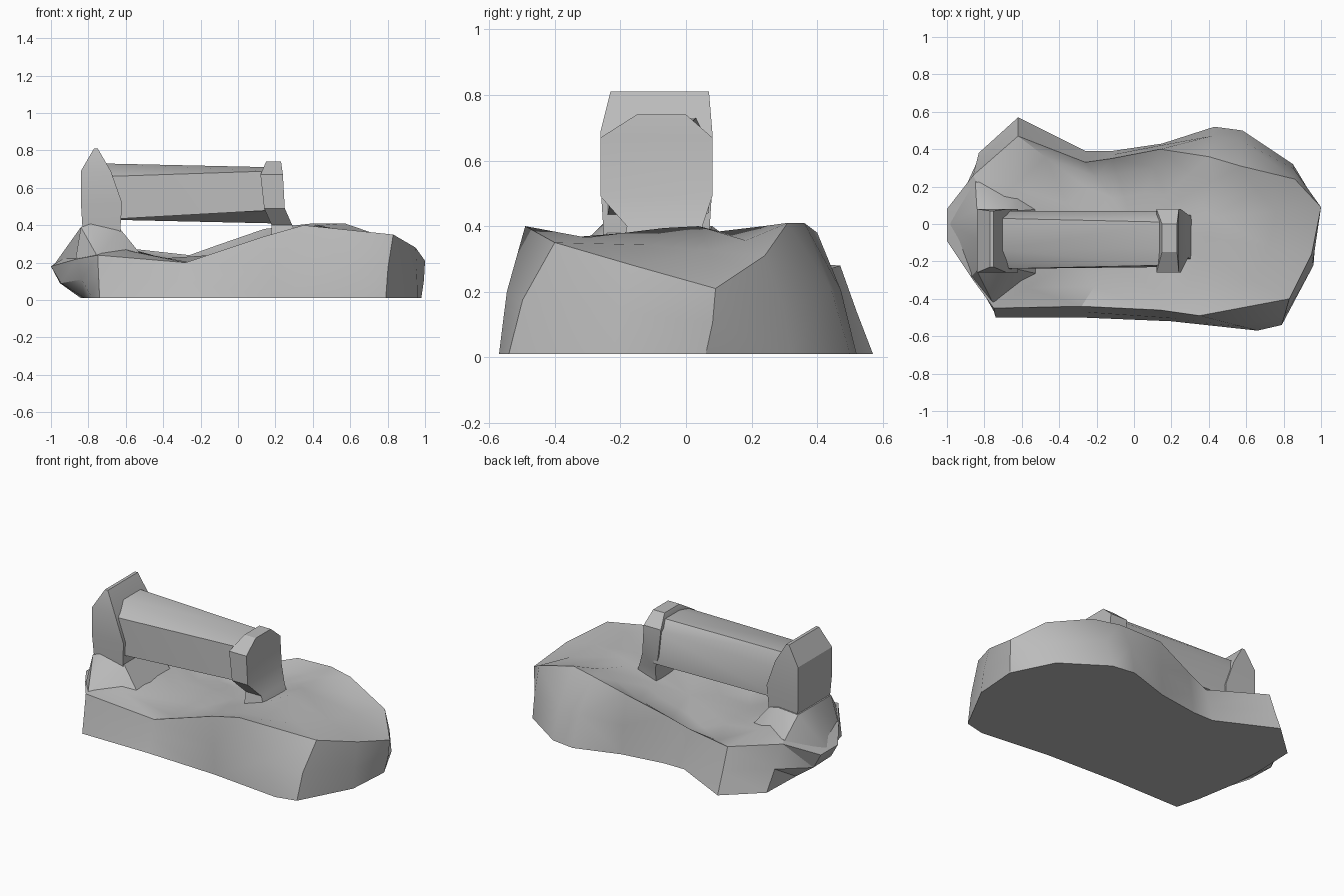
import bpy
import bmesh
import math

default_cube = bpy.data.objects.get("Cube")
if default_cube:
    bpy.data.objects.remove(default_cube, do_unlink=True)

# One plain stone colour
stone = bpy.data.materials.new("stone grey")
stone.use_nodes = True
colour = (0.5, 0.5, 0.5, 1)
stone.diffuse_color = colour
stone.node_tree.nodes["Principled BSDF"].inputs["Base Color"].default_value = colour


def loft(name, rings, tip=None):
    """Skin closed rings given in hundredths; close the last with a cap or a tip."""
    bm = bmesh.new()
    loops = [[bm.verts.new([c / 100 for c in point]) for point in ring] for ring in rings]
    count = len(loops[0])
    for lower, upper in zip(loops, loops[1:]):
        for i in range(count):
            j = (i + 1) % count
            bm.faces.new((lower[i], lower[j], upper[j], upper[i]))
    bm.faces.new(loops[0][::-1])
    if tip:
        apex = bm.verts.new([c / 100 for c in tip])
        for i in range(count):
            bm.faces.new((loops[-1][i], loops[-1][(i + 1) % count], apex))
    else:
        bm.faces.new(loops[-1])
    # Facet the bent side quads, leaving the end caps whole
    bmesh.ops.triangulate(bm, faces=[f for f in bm.faces if len(f.verts) == 4])
    bmesh.ops.recalc_face_normals(bm, faces=bm.faces)
    mesh = bpy.data.meshes.new(name)
    bm.to_mesh(mesh)
    bm.free()
    mesh.materials.append(stone)
    obj = bpy.data.objects.new(name, mesh)
    bpy.context.collection.objects.link(obj)
    bpy.ops.object.select_all(action="DESELECT")
    bpy.context.view_layer.objects.active = obj
    obj.select_set(True)
    bpy.ops.object.shade_smooth_by_angle(angle=math.radians(30))


def floor_height(x):
    """Height of the hollowed upper surface, by position along the base."""
    stops = [(-100, 36), (-76, 36), (-64, 29), (-48, 23), (-20, 19),
             (20, 34), (42, 40), (75, 35), (100, 22)]
    for (xa, za), (xb, zb) in zip(stops, stops[1:]):
        if x <= xb:
            return za + (zb - za) * (x - xa) / (xb - xa)
    return stops[-1][1]


# Base outline: foot x, y, then rim x, y, z
outline = [
    (-74, -50, -75, -45, 24), (-28, -50, -28, -44, 20), (20, -52, 14, -46, 34),
    (66, -57, 35, -49, 40), (79, -54, 83, -40, 35), (96, -22, 95, -16, 28),
    (98, 6, 100, 9, 21), (85, 32, 86, 24, 31), (58, 50, 57, 31, 41),
    (43, 52, 40, 36, 41), (15, 43, 14, 40, 38), (-12, 39, -12, 35, 29),
    (-26, 39, -26, 33, 24), (-62, 57, -62, 47, 28), (-83, 38, -86, 26, 28),
    (-84, 10, -100, 8, 18), (-82, -12, -100, -9, 18), (-78, -35, -86, -30, 22),
]


def belly_point(fx, fy, x, y, z):
    """Bulge the overhanging end and the rounded toe; keep other sides flat."""
    t = 0.5
    if math.hypot(x, y) > math.hypot(fx, fy):
        t = 0.7
    elif x > 0:
        t = 0.3
    return (fx + (x - fx) * t, fy + (y - fy) * t, z * 0.5)


def inner_ring(scale, blend):
    ring = []
    for _, _, x, y, z in outline:
        x, y = x * scale, y * scale
        ring.append((x, y, z + (floor_height(x) - z) * blend))
    return ring


foot = [(p[0], p[1], 1) for p in outline]
belly = [belly_point(*p) for p in outline]
rim = [p[2:] for p in outline]
loft("stone_base", [foot, belly, rim, inner_ring(0.76, 0.85), inner_ring(0.42, 1)], (0, -3, 25))

# Sloping shoulder that carries the left upright down to the rim
shoulder_foot = [(-99, 0, 18), (-87, -28, 21), (-75, -43, 23), (-50, -27, 22),
                 (-50, 8, 22), (-62, 16, 25), (-85, 25, 27)]
shoulder_top = [(-84, -8, 39), (-84, -25, 39), (-79, -25, 41), (-63, -24, 38),
                (-63, 7, 38), (-70, 8, 40), (-84, 8, 39)]
loft("post_shoulder", [shoulder_foot, shoulder_top])


def post(name, levels):
    """Rectangular upright from x, x, y, y, z levels."""
    loft(name, [[(a, c, z), (b, c, z), (b, d, z), (a, d, z)] for a, b, c, d, z in levels])


# Uprights: the left one rises to a pointed ridge, the right one has a narrow foot
post("left_post", [(-83, -63, -25, 7, 36), (-84, -62, -26, 8, 52),
                   (-84, -68, -26, 8, 69), (-77, -75, -23, 7, 81)])
post("right_post", [(18, 33, -20, 4, 30), (18, 29, -18, 5, 40), (14, 25, -26, 8, 49),
                    (12, 24, -26, 8, 67), (15, 23, -15, 0, 74)])

# Faceted grip between the uprights
left_end = [(-24, 43), (-24, 66), (-14, 73), (3, 73), (7, 64), (7, 45), (-4, 43)]
right_end = [(-23, 48), (-22, 69), (-13, 71), (1, 71), (7, 65), (7, 44), (-4, 41)]
loft("grip", [[(-72, y, z) for y, z in left_end], [(18, y, z) for y, z in right_end]])
